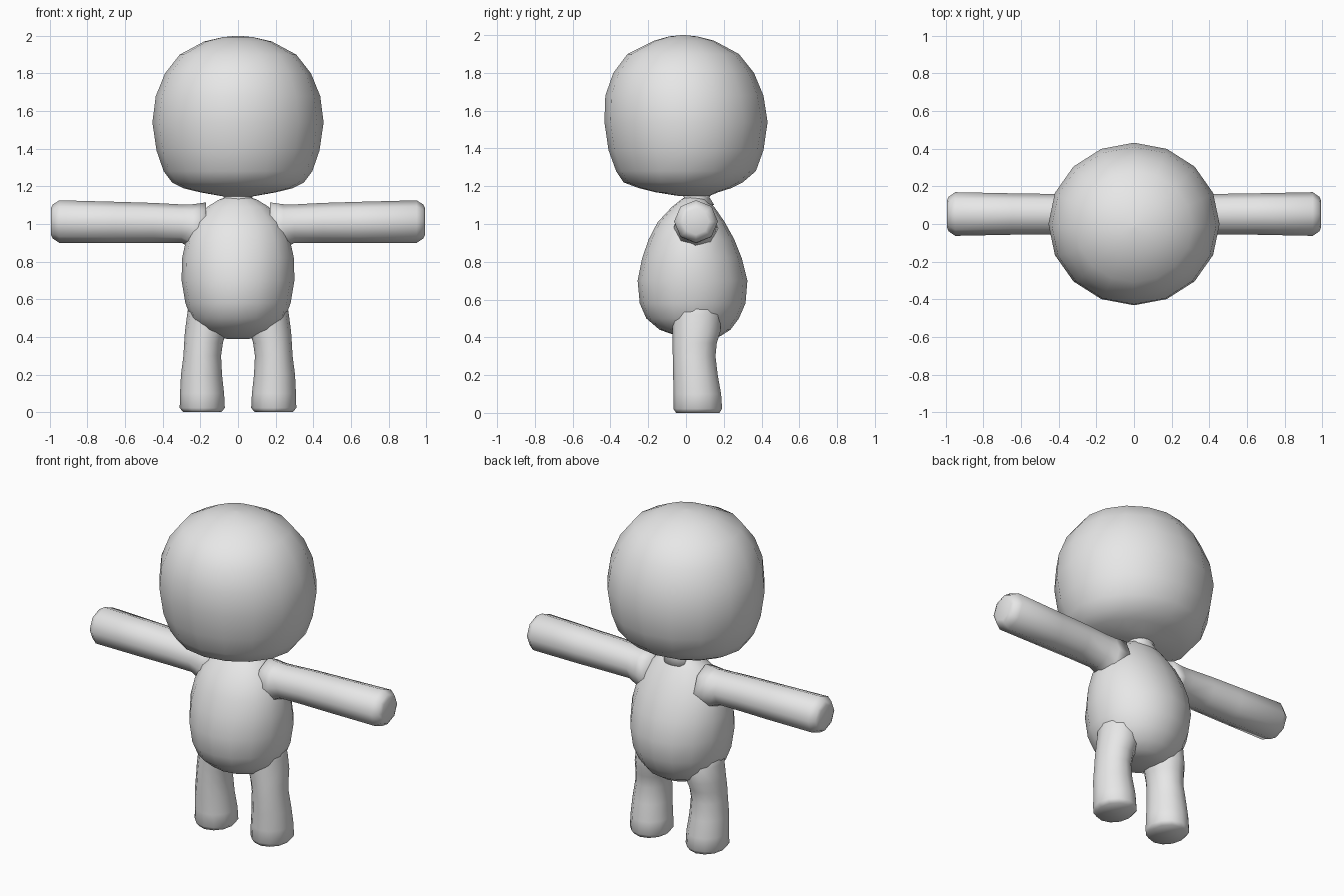
import bpy, math
from mathutils import Vector

if "Cube" in bpy.data.objects:
    bpy.data.objects.remove(bpy.data.objects["Cube"], do_unlink=True)

# Single plain grey
grey = bpy.data.materials.new("plain_grey")
grey.use_nodes = True
COLOUR = (0.8, 0.8, 0.8, 1)
grey.diffuse_color = COLOUR
grey.node_tree.nodes["Principled BSDF"].inputs["Base Color"].default_value = COLOUR


def loft(name, rings, sides, u, v, mirror=False):
    """Skin elliptical rings (centre, radius along u, radius along v) and cap both ends."""
    u, v = Vector(u), Vector(v)
    verts, faces = [], []
    for centre, ru, rv in rings:
        for i in range(sides):
            a = 2 * math.pi * i / sides
            verts.append(Vector(centre) + u * ru * math.cos(a) + v * rv * math.sin(a))
    for r in range(len(rings) - 1):
        for i in range(sides):
            j = (i + 1) % sides
            a, b = r * sides, (r + 1) * sides
            faces.append((a + i, a + j, b + j, b + i))
    faces.append(tuple(reversed(range(sides))))
    faces.append(tuple(range(len(verts) - sides, len(verts))))
    mesh = bpy.data.meshes.new(name)
    mesh.from_pydata(verts, [], faces)
    mesh.materials.append(grey)
    mesh.shade_smooth()
    obj = bpy.data.objects.new(name, mesh)
    bpy.context.collection.objects.link(obj)
    if mirror:
        obj.modifiers.new("Mirror", 'MIRROR')
    return obj


def upright(name, profile):
    """Centred part from (z, half width, front y, back y) sections."""
    rings = [((0, (f + b) / 2, z), w, (b - f) / 2) for z, w, f, b in profile]
    return loft(name, rings, 16, (1, 0, 0), (0, 1, 0))


# Rounded, slightly boxy head
upright("head", [
    (1.147, 0.08, -0.03, 0.12), (1.168, 0.20, -0.16, 0.17), (1.19, 0.29, -0.25, 0.24),
    (1.22, 0.35, -0.33, 0.30), (1.28, 0.395, -0.37, 0.37), (1.39, 0.433, -0.41, 0.41),
    (1.54, 0.455, -0.432, 0.432), (1.68, 0.437, -0.427, 0.41), (1.80, 0.388, -0.385, 0.36),
    (1.90, 0.31, -0.31, 0.28), (1.97, 0.18, -0.17, 0.15), (1.993, 0.08, -0.09, 0.06),
    (2.0, 0.01, -0.025, -0.005)])

# Short neck
upright("neck", [(1.10, 0.11, -0.06, 0.15), (1.14, 0.075, -0.01, 0.125), (1.18, 0.10, -0.04, 0.14)])

# Egg-shaped torso
upright("torso", [
    (0.39, 0.06, 0.03, 0.14), (0.405, 0.13, -0.04, 0.18), (0.44, 0.20, -0.14, 0.235),
    (0.50, 0.25, -0.21, 0.28), (0.58, 0.28, -0.245, 0.315), (0.70, 0.30, -0.256, 0.325),
    (0.82, 0.297, -0.232, 0.295), (0.92, 0.275, -0.197, 0.255), (1.01, 0.235, -0.15, 0.205),
    (1.09, 0.165, -0.075, 0.15), (1.13, 0.10, -0.025, 0.115), (1.143, 0.06, 0.0, 0.09)])

# Outstretched arms, flared at the shoulder
loft("arms", [
    ((0.17, 0.05, 0.975), 0.12, 0.14), ((0.24, 0.05, 0.985), 0.112, 0.12),
    ((0.30, 0.05, 1.002), 0.106, 0.102), ((0.45, 0.052, 1.006), 0.108, 0.106),
    ((0.65, 0.053, 1.008), 0.11, 0.11), ((0.95, 0.053, 1.013), 0.116, 0.113),
    ((0.985, 0.053, 1.013), 0.092, 0.09), ((0.995, 0.053, 1.013), 0.07, 0.07)],
    8, (0, 1, 0), (0, 0, 1), mirror=True)

# Legs widening to flat, softly bevelled feet
loft("legs", [
    ((0.19, 0.062, 0.0), 0.10, 0.115), ((0.19, 0.062, 0.022), 0.12, 0.129),
    ((0.191, 0.06, 0.10), 0.117, 0.126), ((0.194, 0.05, 0.20), 0.109, 0.118),
    ((0.19, 0.043, 0.30), 0.10, 0.113), ((0.183, 0.046, 0.37), 0.103, 0.117),
    ((0.172, 0.055, 0.43), 0.11, 0.127), ((0.16, 0.055, 0.52), 0.11, 0.13),
    ((0.15, 0.04, 0.65), 0.10, 0.11)],
    12, (1, 0, 0), (0, 1, 0), mirror=True)
